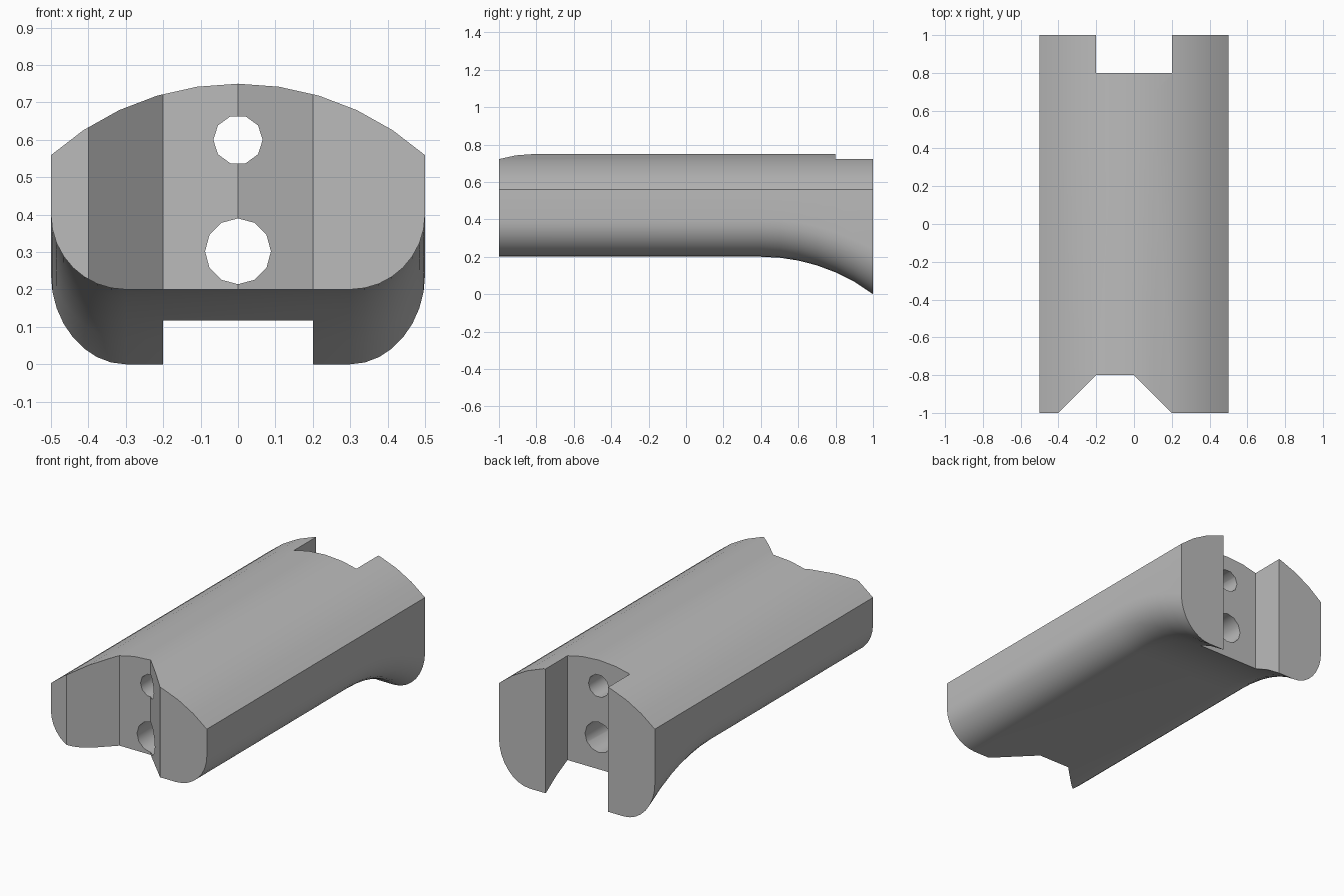
import bpy
import bmesh
from math import sin, cos, pi, radians, asin, sqrt

if "Cube" in bpy.data.objects:
    bpy.data.objects.remove(bpy.data.objects["Cube"], do_unlink=True)

# Single plain grey material
grey = bpy.data.materials.new("plain grey")
grey.use_nodes = True
colour = (0.5, 0.5, 0.5, 1)
grey.diffuse_color = colour
grey.node_tree.nodes["Principled BSDF"].inputs["Base Color"].default_value = colour


def make_object(name, rings):
    """Skin a closed solid through a list of equal-length rings of points."""
    bm = bmesh.new()
    loops = [[bm.verts.new(p) for p in ring] for ring in rings]
    n = len(loops[0])
    for a, b in zip(loops, loops[1:]):
        for i in range(n):
            j = (i + 1) % n
            bm.faces.new((a[i], a[j], b[j], b[i]))
    bm.faces.new(loops[0][::-1])
    bm.faces.new(loops[-1])
    bmesh.ops.recalc_face_normals(bm, faces=bm.faces)
    mesh = bpy.data.meshes.new(name)
    bm.to_mesh(mesh)
    bm.free()
    mesh.materials.append(grey)
    obj = bpy.data.objects.new(name, mesh)
    bpy.context.collection.objects.link(obj)
    return obj


def prism(name, outline):
    """Vertical prism, taller than the body, from an (x, y) outline."""
    return make_object(name, [[(x, y, z) for x, y in outline] for z in (-0.2, 1)])


def bore(name, z, radius, sides):
    """Cylinder running front to back."""
    turns = [2 * pi * i / sides for i in range(sides)]
    return make_object(name, [[(radius * cos(t), y, z + radius * sin(t)) for t in turns]
                              for y in (-1.2, 1.2)])


def section(y):
    """Cross-section: domed top, rounded lower corners, flared rear underside."""
    reach = max(0, y - 0.4)

    def under(offset):
        return sqrt((1 + offset) ** 2 - reach ** 2) - 0.8

    half = asin(0.5 / 0.75)
    top = [(0.75 * sin(half * i / 5), 0.75 * cos(half * i / 5)) for i in range(-5, 6)]
    corner = []
    for i in range(9):
        t = pi / 2 * i / 8
        corner.append((0.3 + 0.2 * cos(t), under(0.2 * (1 - sin(t)))))
    mirrored = [(-x, z) for x, z in reversed(corner)]
    return [(x, y, z) for x, z in top + corner + mirrored]


# Main body
stations = [-1] + [0.4 + 0.1 * i for i in range(7)]
body = make_object("grip_body", [section(y) for y in stations])

# Front V notch, rear slot and the two through holes
cutters = [
    prism("front_notch_cutter", [(-0.5, -1.1), (-0.2, -0.8), (0, -0.8), (0.3, -1.1)]),
    prism("rear_slot_cutter", [(-0.2, 0.8), (-0.2, 1.1), (0.2, 1.1), (0.2, 0.8)]),
    bore("upper_hole_cutter", 0.6, 0.066, 10),
    bore("lower_hole_cutter", 0.302, 0.088, 12),
]
bpy.ops.object.select_all(action="DESELECT")
bpy.context.view_layer.objects.active = body
body.select_set(True)
for cutter in cutters:
    cutter.hide_render = True
    cut = body.modifiers.new(cutter.name, "BOOLEAN")
    cut.operation = "DIFFERENCE"
    cut.solver = "EXACT"
    cut.object = cutter
    bpy.ops.object.modifier_apply(modifier=cut.name)
    bpy.data.objects.remove(cutter, do_unlink=True)

bpy.ops.object.shade_smooth_by_angle(angle=radians(40))
